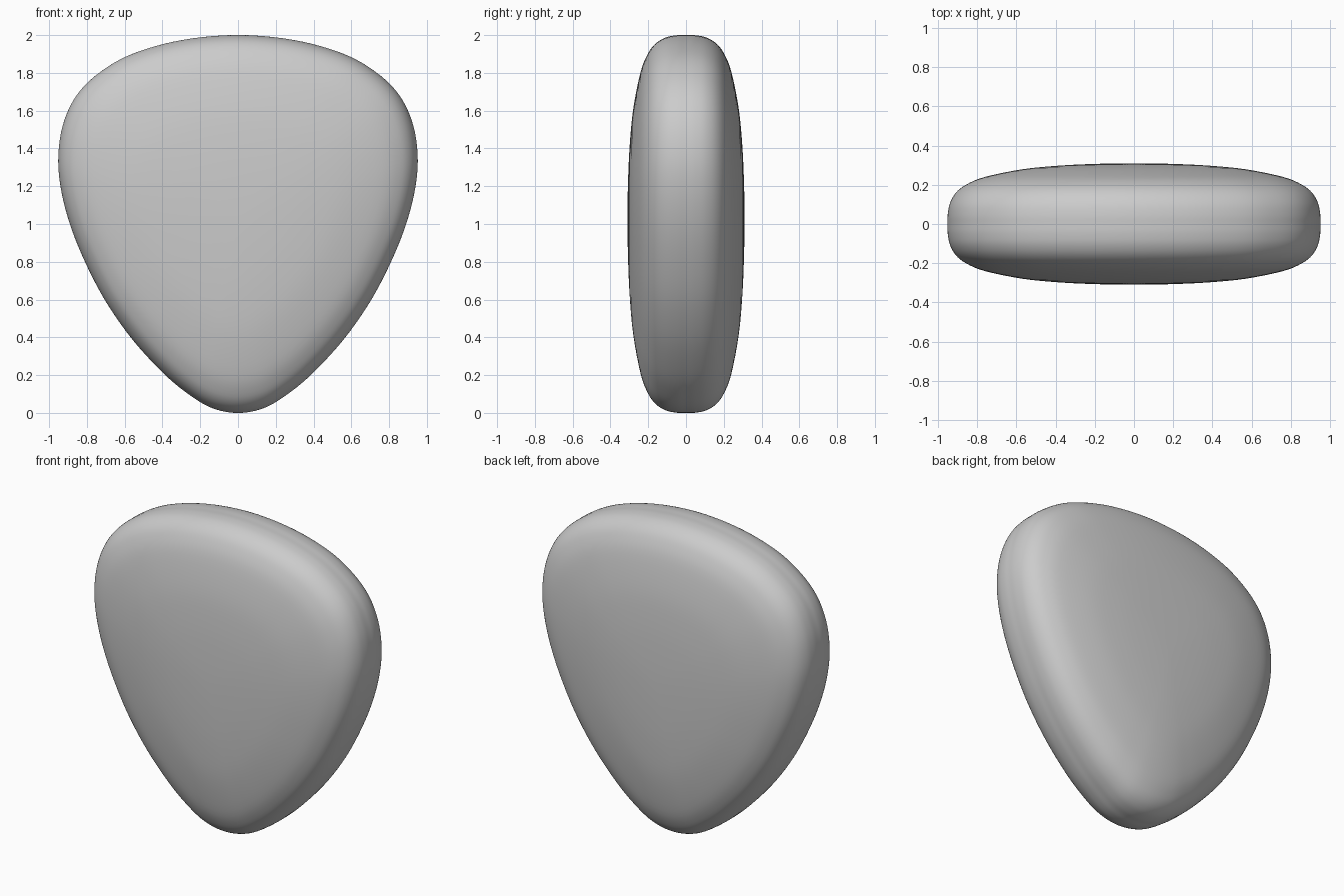
import bpy
import bmesh
from mathutils import Vector

if "Cube" in bpy.data.objects:
    bpy.data.objects.remove(bpy.data.objects["Cube"])

CENTRE = Vector((0.0, 1.03))


def spline(points, steps):
    """Catmull-Rom curve; the first and last points only guide the ends."""
    result = []
    for i in range(1, len(points) - 2):
        a, b, c, d = (Vector(p) for p in points[i - 1:i + 3])
        for k in range(steps):
            t = k / steps
            result.append(0.5 * (2 * b + (c - a) * t
                                 + (2 * a - 5 * b + 4 * c - d) * t ** 2
                                 + (3 * b - a - 3 * c + d) * t ** 3))
    result.append(Vector(points[-2]))
    return result


# Front outline (x, z): right half from bottom tip to top, then mirrored
right = [(0, 0), (0.14, 0.027), (0.27, 0.105), (0.40, 0.215), (0.56, 0.39),
         (0.70, 0.59), (0.81, 0.80), (0.89, 1.0), (0.938, 1.19), (0.951, 1.36),
         (0.925, 1.53), (0.855, 1.68), (0.735, 1.80), (0.56, 1.90),
         (0.3, 1.973), (0, 2)]
loop = right + [(-x, z) for x, z in right[-2:0:-1]]
outline = spline([loop[-1]] + loop + loop[:2], 6)[:-1]

# Cross-section (scale of the outline, half depth): face centre to rim
half = [(0, 0.31), (0.2, 0.307), (0.4, 0.298), (0.6, 0.279), (0.8, 0.24),
        (0.9, 0.201), (0.955, 0.16), (0.987, 0.107), (0.999, 0.05)]
section = [(s, -y) for s, y in half] + [(1, 0)] + half[::-1]
section = spline([(-0.2, -0.307)] + section + [(-0.2, 0.307)], 4)

# Rounded triangular pebble: scaled outline rings joined from front to back
bm = bmesh.new()
front = bm.verts.new((0, section[0].y, CENTRE.y))
back = bm.verts.new((0, section[-1].y, CENTRE.y))
rings = []
for s, y in section[1:-1]:
    ring = []
    for p in outline:
        q = CENTRE + (p - CENTRE) * s
        ring.append(bm.verts.new((q.x, y, q.y)))
    rings.append(ring)

n = len(outline)
for i in range(n):
    j = (i + 1) % n
    bm.faces.new((front, rings[0][i], rings[0][j]))
    bm.faces.new((back, rings[-1][j], rings[-1][i]))
    for r0, r1 in zip(rings, rings[1:]):
        bm.faces.new((r0[i], r1[i], r1[j], r0[j]))
bmesh.ops.recalc_face_normals(bm, faces=bm.faces)
for face in bm.faces:
    face.smooth = True

mesh = bpy.data.meshes.new("pebble")
bm.to_mesh(mesh)
bm.free()
pebble = bpy.data.objects.new("pebble", mesh)
bpy.context.collection.objects.link(pebble)
